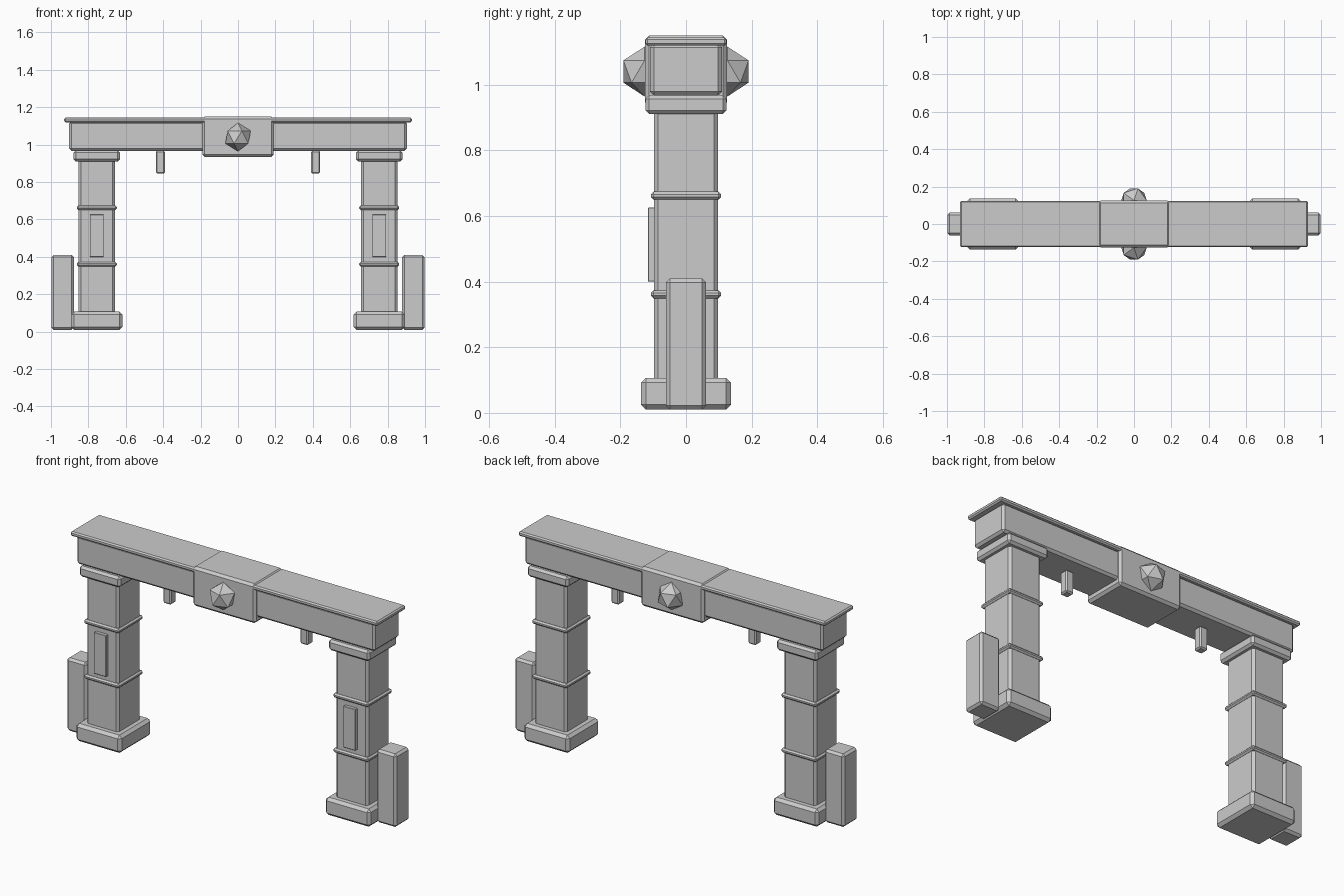
import bpy

if "Cube" in bpy.data.objects:
    bpy.data.objects.remove(bpy.data.objects["Cube"])


def block(name, x, y, z, bevel=0.0):
    """Box from (min, max) ranges on each axis, with chamfered edges."""
    lo, hi = zip(x, y, z)
    bpy.ops.mesh.primitive_cube_add(size=1, location=[(a + b) / 2 for a, b in zip(lo, hi)])
    ob = bpy.context.object
    ob.name = name
    for v in ob.data.vertices:
        v.co = [c * (b - a) for c, a, b in zip(v.co, lo, hi)]
    if bevel:
        mod = ob.modifiers.new("chamfer", 'BEVEL')
        mod.width = bevel
        mod.segments = 1
        mod.limit_method = 'NONE'
    return ob


def centred(name, cx, hx, hy, z, bevel):
    return block(name, (cx - hx, cx + hx), (-hy, hy), z, bevel)


for side, s in (("left", -1), ("right", 1)):
    cx = 0.755 * s
    # Pillar: foot, shaft, capital
    centred(f"{side}_foot", cx, 0.137, 0.137, (0.01, 0.107), 0.015)
    centred(f"{side}_shaft", cx, 0.098, 0.098, (0.08, 0.935), 0.013)
    centred(f"{side}_capital", cx, 0.124, 0.124, (0.91, 0.969), 0.012)
    # Thin bands around the shaft
    for i, z in enumerate((0.361, 0.662)):
        centred(f"{side}_band_{i + 1}", cx, 0.107, 0.107, (z - 0.012, z + 0.012), 0.008)
    # Raised panel on the front only
    block(f"{side}_panel", (cx - 0.037, cx + 0.037), (-0.116, -0.09), (0.40, 0.626), 0.002)
    # Outer buttress block
    centred(f"{side}_buttress", 0.938 * s, 0.06, 0.061, (0.01, 0.41), 0.012)
    # Peg hanging under the beam
    centred(f"{side}_peg", 0.415 * s, 0.024, 0.024, (0.845, 0.967), 0.007)

# Beam, top slab and central keystone
centred("beam", 0, 0.903, 0.11, (0.967, 1.125), 0.012)
centred("top_slab", 0, 0.93, 0.124, (1.119, 1.144), 0.007)
centred("keystone", 0, 0.191, 0.125, (0.934, 1.15), 0.013)

# Faceted gems on both keystone faces
for side, s in (("front", -1), ("back", 1)):
    bpy.ops.mesh.primitive_ico_sphere_add(subdivisions=1, radius=0.076,
                                          location=(0, 0.126 * s, 1.04))
    bpy.context.object.name = f"{side}_gem"
